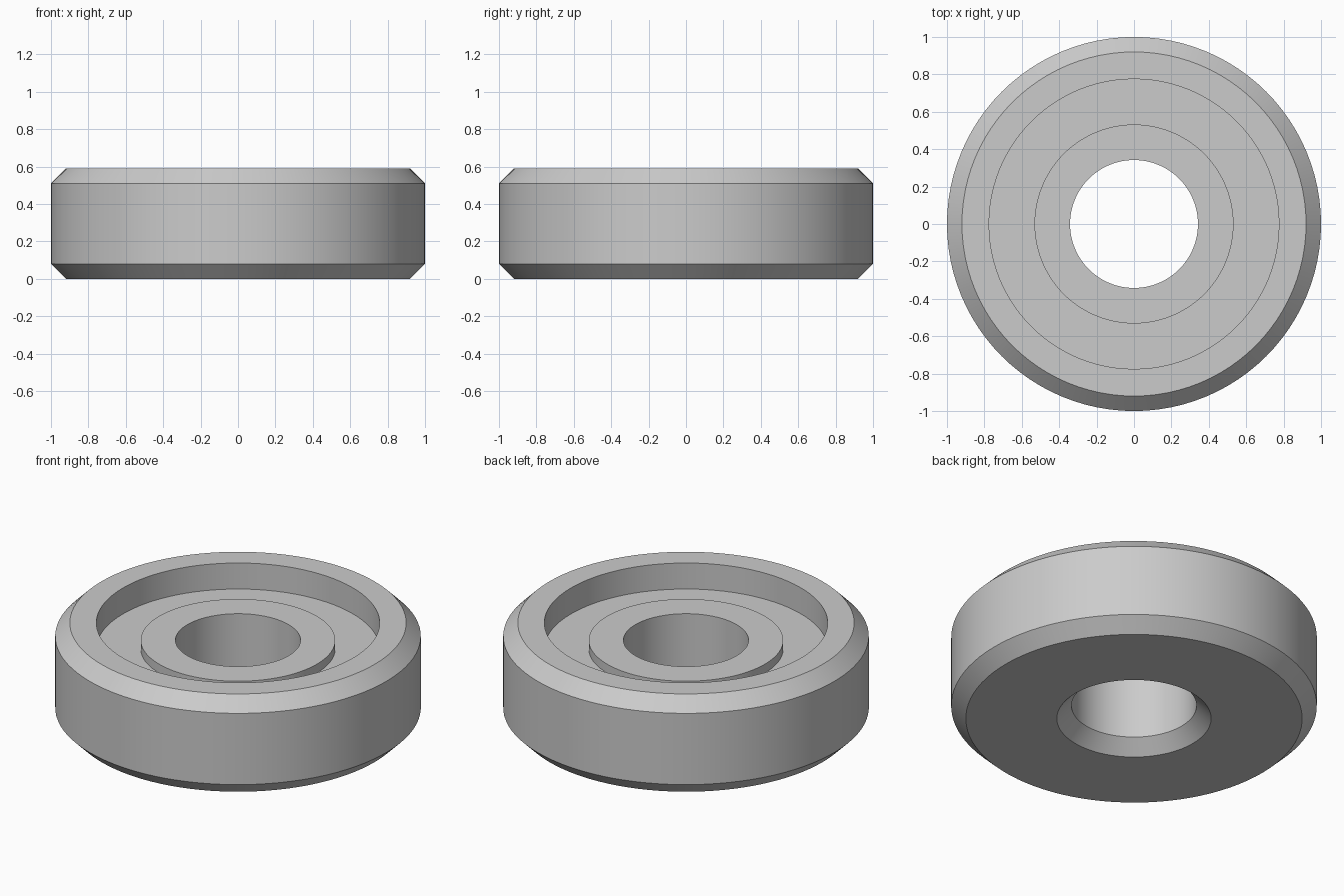
import bpy
import bmesh
import math
from mathutils import Vector

cube = bpy.data.objects.get("Cube")
if cube:
    bpy.data.objects.remove(cube, do_unlink=True)

# Single grey material
grey = bpy.data.materials.new("plain grey")
grey.use_nodes = True
colour = (0.6, 0.6, 0.6, 1)
grey.diffuse_color = colour
grey.node_tree.nodes["Principled BSDF"].inputs["Base Color"].default_value = colour

SEGMENTS = 96
HEIGHT = 0.59
CHAMFER = 0.08
OUTER, RECESS, HUB, BORE = 1.0, 0.775, 0.532, 0.342
FLOOR_Z, HUB_Z = 0.433, 0.486

# Cross-section as (radius, z): outside wall, recess, raised hub, chamfered bore
profile = [
    (OUTER - CHAMFER, 0), (OUTER, CHAMFER),
    (OUTER, HEIGHT - CHAMFER), (OUTER - CHAMFER, HEIGHT),
    (RECESS, HEIGHT), (RECESS, FLOOR_Z),
    (HUB, FLOOR_Z), (HUB, HUB_Z),
    (BORE, HUB_Z), (BORE, CHAMFER),
    (BORE + CHAMFER, 0),
]

# Revolve the closed section around the vertical axis
bm = bmesh.new()
verts = [bm.verts.new((r, 0, z)) for r, z in profile]
edges = [bm.edges.new((a, b)) for a, b in zip(verts, verts[1:] + verts[:1])]
bmesh.ops.spin(bm, geom=verts + edges, cent=Vector(), axis=(0, 0, 1),
               angle=math.tau, steps=SEGMENTS, use_merge=False)
bmesh.ops.remove_doubles(bm, verts=bm.verts[:], dist=0.0005)
bmesh.ops.recalc_face_normals(bm, faces=bm.faces[:])
mesh = bpy.data.meshes.new("recessed_ring")
bm.to_mesh(mesh)
bm.free()
mesh.materials.append(grey)

ring = bpy.data.objects.new("recessed_ring", mesh)
bpy.context.collection.objects.link(ring)
bpy.ops.object.select_all(action="DESELECT")
ring.select_set(True)
bpy.context.view_layer.objects.active = ring
bpy.ops.object.shade_smooth_by_angle(angle=math.radians(30))
